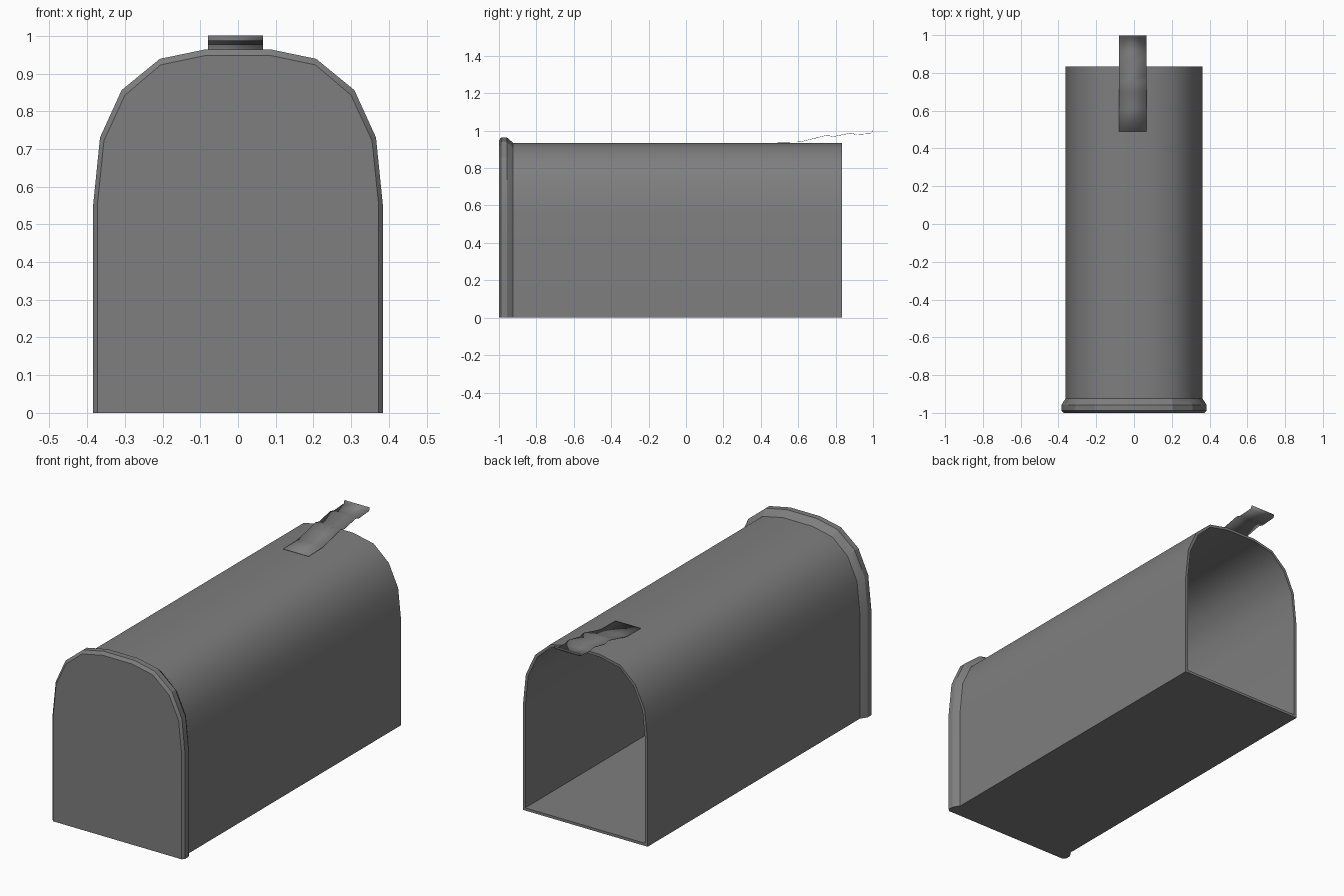
import bpy, bmesh, math

if "Cube" in bpy.data.objects:
    bpy.data.objects.remove(bpy.data.objects["Cube"], do_unlink=True)

metal = bpy.data.materials.new("grey metal")
metal.use_nodes = True
grey = (0.21, 0.21, 0.21, 1)
metal.diffuse_color = grey
metal.node_tree.nodes["Principled BSDF"].inputs["Base Color"].default_value = grey

# Right half of the arched cross-section, from the floor to the crown
ARCH = [(0.362, 0), (0.362, 0.55), (0.345, 0.715), (0.291, 0.832),
        (0.203, 0.91), (0.085, 0.935)]


def section(bm, y, grow, rise, floor=0.0):
    """One arch ring at depth y, widened by grow and raised by rise."""
    half = [(x * (1 + grow / 0.362) if z < 0.9 else x * (1 + grow),
             max(floor, z + rise * min(1, max(0, (z - 0.5) / 0.4))))
            for x, z in ARCH]
    ring = half + [(-x, z) for x, z in reversed(half)]
    return [bm.verts.new((x, y, z)) for x, z in ring]


def finish(name, bm, angle):
    bmesh.ops.recalc_face_normals(bm, faces=bm.faces)
    mesh = bpy.data.meshes.new(name)
    bm.to_mesh(mesh)
    bm.free()
    obj = bpy.data.objects.new(name, mesh)
    bpy.context.collection.objects.link(obj)
    mesh.materials.append(metal)
    bpy.ops.object.select_all(action="DESELECT")
    obj.select_set(True)
    bpy.context.view_layer.objects.active = obj
    bpy.ops.object.shade_smooth_by_angle(angle=math.radians(angle))
    return obj


def loft(name, stations, angle):
    bm = bmesh.new()
    rings = [section(bm, *s) for s in stations]
    for a, b in zip(rings, rings[1:]):
        for i in range(len(a)):
            j = (i + 1) % len(a)
            bm.faces.new((a[i], a[j], b[j], b[i]))
    bm.faces.new(rings[0])
    bm.faces.new(rings[-1])
    return finish(name, bm, angle)


# Hollow shell, open at the back: outside forward to back, then inside again
loft("box_shell", [(-0.96, 0, 0), (0.835, 0, 0),
                   (0.835, -0.014, -0.014, 0.014),
                   (-0.955, -0.014, -0.014, 0.014)], 40)

# Closed front door with its rolled rim
loft("front_door", [(-1.0, 0.011, 0.013), (-0.988, 0.022, 0.029),
                    (-0.958, 0.022, 0.029), (-0.938, 0.01, 0.012),
                    (-0.925, 0.0, 0.0), (-0.935, -0.014, -0.014, 0.014)], 20)

# Bent latch strip on the roof, overhanging the open end
PATH = [(0.49, 0.937), (0.61, 0.939), (0.70, 0.961), (0.755, 0.975),
        (0.785, 0.967), (0.88, 0.986), (0.91, 0.978), (0.992, 0.984),
        (0.999, 1.0)]
bm = bmesh.new()
rows = [[bm.verts.new((x, y, z)) for x in (-0.08, 0.066)] for y, z in PATH]
for a, b in zip(rows, rows[1:]):
    bm.faces.new((a[0], a[1], b[1], b[0]))
latch = finish("latch_strip", bm, 20)
thick = latch.modifiers.new("sheet thickness", "SOLIDIFY")
thick.thickness = 0.002
